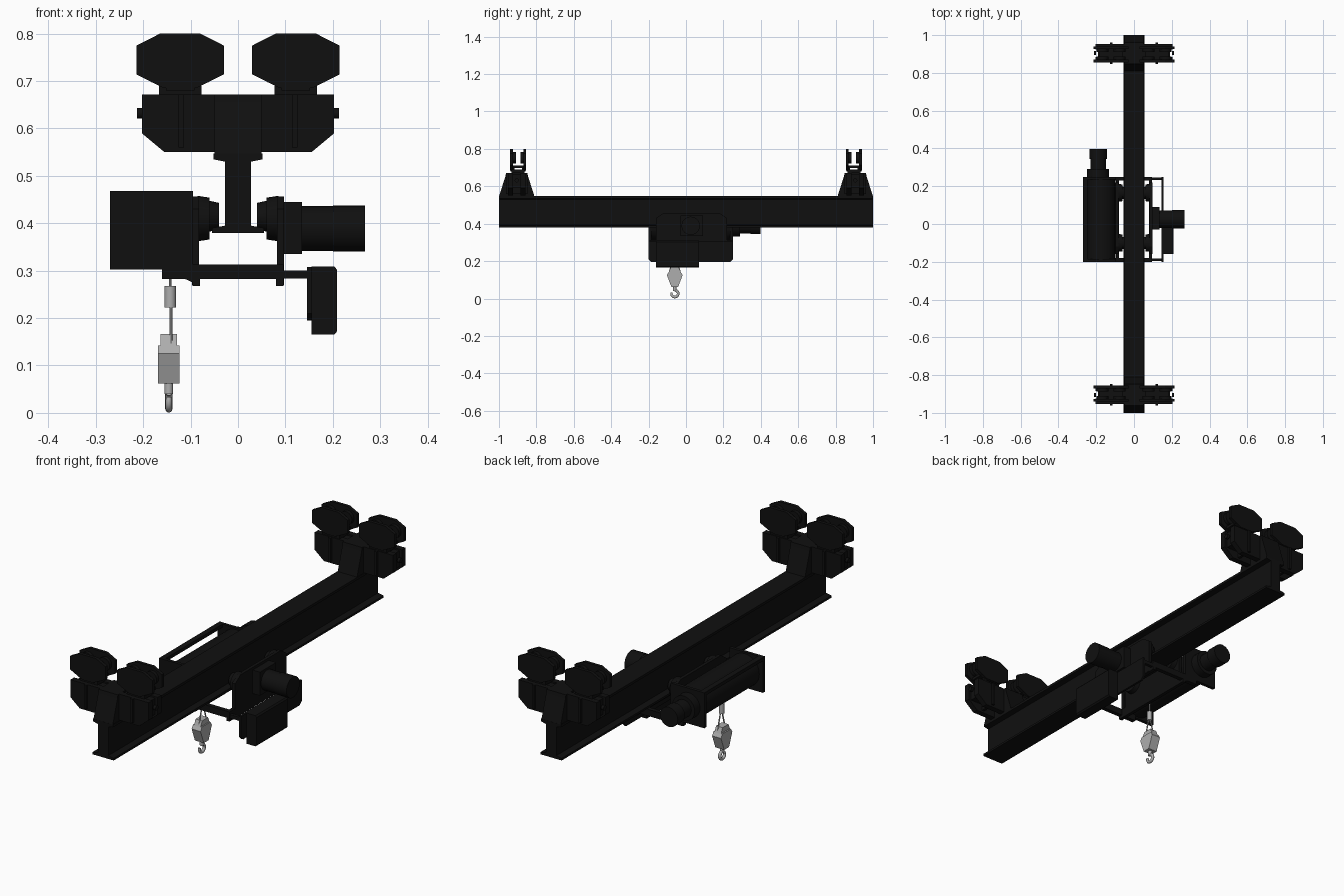
import bpy, bmesh, math
from mathutils import Vector

if "Cube" in bpy.data.objects:
    bpy.data.objects.remove(bpy.data.objects["Cube"])


def material(name, value):
    m = bpy.data.materials.new(name)
    m.use_nodes = True
    colour = (value, value, value, 1)
    m.diffuse_color = colour
    m.node_tree.nodes["Principled BSDF"].inputs["Base Color"].default_value = colour
    return m


black = material("black paint", 0.005)
grey = material("hook grey", 0.42)


def finish(name, bm, mat, smooth=False):
    bmesh.ops.recalc_face_normals(bm, faces=bm.faces)
    me = bpy.data.meshes.new(name)
    bm.to_mesh(me)
    bm.free()
    me.materials.append(mat)
    ob = bpy.data.objects.new(name, me)
    bpy.context.collection.objects.link(ob)
    if smooth:
        bpy.ops.object.select_all(action='DESELECT')
        ob.select_set(True)
        bpy.context.view_layer.objects.active = ob
        bpy.ops.object.shade_smooth_by_angle(angle=math.radians(35))
    return ob


def prism(name, pts, axis, a, b, mat=black):
    """Extrude a 2D outline along an axis from a to b."""
    def place(p, d):
        return {"x": (d, p[0], p[1]), "y": (p[0], d, p[1]), "z": (p[0], p[1], d)}[axis]
    bm = bmesh.new()
    lo = [bm.verts.new(place(p, a)) for p in pts]
    hi = [bm.verts.new(place(p, b)) for p in pts]
    bm.faces.new(lo)
    bm.faces.new(hi)
    n = len(pts)
    for i in range(n):
        j = (i + 1) % n
        bm.faces.new((lo[i], lo[j], hi[j], hi[i]))
    return finish(name, bm, mat)


def box(name, x, y, z, mat=black):
    pts = [(x[0], z[0]), (x[1], z[0]), (x[1], z[1]), (x[0], z[1])]
    return prism(name, pts, "y", y[0], y[1], mat)


def rod(name, p, q, r, mat=black, r2=None, sides=24):
    """Cylinder or cone from point p to point q."""
    p, q = Vector(p), Vector(q)
    bm = bmesh.new()
    bmesh.ops.create_cone(bm, cap_ends=True, segments=sides, radius1=r,
                          radius2=r if r2 is None else r2, depth=(q - p).length)
    turn = (q - p).to_track_quat('Z', 'Y').to_matrix()
    for v in bm.verts:
        v.co = turn @ v.co + (p + q) / 2
    return finish(name, bm, mat, True)


def mirrored(pts):
    return pts + [(-u, v) for u, v in reversed(pts)]


# Bridge beam
prism("bridge_beam", mirrored([(0.055, 0.38), (0.055, 0.39), (0.027, 0.395),
                               (0.027, 0.53), (0.052, 0.535), (0.052, 0.547)]), "y", -1, 1)

# End trucks with wheel pods
for end, s in (("front", -1), ("back", 1)):
    yc = s * 0.905
    truck = mirrored([(0.155, 0.55), (0.203, 0.59), (0.203, 0.672)])
    for k in (-1, 1):
        prism(end + "_truck_plate", truck, "y", yc + k * 0.02, yc + k * 0.047)
    box(end + "_truck_core", (-0.19, 0.19), (yc - 0.022, yc + 0.022), (0.59, 0.665))
    gusset = [(yc + u, v) for u, v in mirrored([(0.095, 0.545), (0.06, 0.655), (0.057, 0.672)])]
    prism(end + "_truck_saddle", gusset, "x", -0.05, 0.05)
    for k in (-1, 1):
        box(end + "_truck_rib", (k * 0.12 - 0.006, k * 0.12 + 0.006), (yc - 0.057, yc + 0.057), (0.56, 0.672))
        rod(end + "_bumper", (k * 0.2, yc, 0.632), (k * 0.213, yc, 0.632), 0.011)
        xc = k * 0.122
        yp = s * 0.898
        box(end + "_pod_neck", (xc - 0.045, xc + 0.045), (yp - 0.035, yp + 0.035), (0.67, 0.69))
        box(end + "_pod_bridge", (xc - 0.06, xc + 0.06), (yp - 0.042, yp + 0.042), (0.697, 0.71))
        octagon = [(xc + u, v) for u, v in mirrored([(0.034, 0.685), (0.092, 0.714),
                                                     (0.092, 0.775), (0.043, 0.8)])]
        for t in (-1, 1):
            prism(end + "_pod_plate", octagon, "y", yp + t * 0.028, yp + t * 0.043)
            box(end + "_pod_post", (xc - 0.03, xc + 0.03), sorted((yp + t * 0.02, yp + t * 0.04)), (0.68, 0.71))
            for w in (-0.045, 0.045):
                rod(end + "_pod_wheel", (xc + w, yp + t * 0.012, 0.752),
                    (xc + w, yp + t * 0.03, 0.752), 0.031)

# Trolley side plates, wheels and hubs
for side, s in (("left", 1), ("right", -1)):
    outline = [(-0.16, 0.27), (0.22, 0.27), (0.22, 0.43), (0.18, 0.457), (-0.12, 0.457), (-0.16, 0.43)]
    prism(side + "_trolley_plate", outline, "x", s * 0.082, s * 0.097)
    for y in (-0.1, 0.165):
        rod(side + "_trolley_wheel", (s * 0.04, y, 0.415), (s * 0.062, y, 0.415), 0.028, r2=0.033)
        rod(side + "_trolley_wheel_flange", (s * 0.06, y, 0.41), (s * 0.085, y, 0.41), 0.044, r2=0.048)

# Cross bars under the beam
for y in (-0.19, 0.24):
    box("cross_bar", (-0.16, 0.095), (y - 0.01, y + 0.01), (0.282, 0.313))
    box("counterweight_arm", (0.09, 0.15), (y - 0.007, y + 0.007), (0.283, 0.3))
for s in (-1, 1):
    box("trolley_sill", (s * 0.088 - 0.008, s * 0.088 + 0.008), (-0.2, 0.25), (0.268, 0.313))

# Drum with end plates and rail
end_plate = [(-0.27, 0.302), (-0.155, 0.302), (-0.095, 0.275), (-0.095, 0.468), (-0.27, 0.468)]
for y in (-0.2, 0.235):
    prism("drum_end_plate", end_plate, "y", y, y + 0.015)
rod("rope_drum", (-0.175, -0.19, 0.385), (-0.175, 0.24, 0.385), 0.076, sides=32)
box("drum_rail", (-0.27, -0.245), (-0.2, 0.25), (0.452, 0.468))

# Hoist motor
rod("hoist_motor_flange", (-0.19, 0.245, 0.39), (-0.19, 0.29, 0.39), 0.058)
rod("hoist_motor", (-0.19, 0.28, 0.39), (-0.19, 0.375, 0.39), 0.041)
rod("hoist_motor_cap", (-0.19, 0.345, 0.39), (-0.19, 0.398, 0.39), 0.046)

# Travel motor
box("travel_gearbox", (0.095, 0.135), (-0.03, 0.09), (0.335, 0.445))
rod("travel_motor", (0.13, 0.025, 0.389), (0.21, 0.025, 0.389), 0.047)
rod("travel_motor_cap", (0.2, 0.025, 0.389), (0.268, 0.025, 0.389), 0.049)

# Control box and its mounting plate
panel = [(-0.2, 0.21), (-0.185, 0.195), (0.235, 0.195), (0.25, 0.21), (0.25, 0.308), (-0.2, 0.308)]
prism("control_mount", panel, "x", 0.146, 0.156)
cabinet = [(0.155, 0.165), (0.203, 0.165), (0.209, 0.172), (0.209, 0.302), (0.203, 0.309), (0.155, 0.309)]
prism("control_box", cabinet, "y", -0.16, 0.07)

# Ropes and rope guide
hx, hy = -0.146, -0.06
rod("rope_guide", (-0.143, hy, 0.222), (-0.143, hy, 0.268), 0.012, grey)
rod("upper_rope", (-0.143, hy, 0.26), (-0.143, hy, 0.32), 0.003, grey, sides=8)
for s in (-1, 1):
    rod("lower_rope", (-0.141, hy + s * 0.006, 0.225), (-0.141, hy + s * 0.028, 0.145), 0.003, grey, sides=8)

# Hook block
block = [(hy + u, v) for u, v in mirrored([(0.018, 0.062), (0.042, 0.125), (0.032, 0.142)])]
prism("hook_block", block, "x", hx - 0.023, hx + 0.023, grey)
cap = [(hy + u, v) for u, v in mirrored([(0.034, 0.138), (0.022, 0.166)])]
prism("hook_block_cap", cap, "x", hx - 0.017, hx + 0.017, grey)
rod("hook_shank", (hx, hy, 0.04), (hx, hy, 0.066), 0.009, grey, sides=16)

# Hook
curve = bpy.data.curves.new("hook", 'CURVE')
curve.dimensions = '3D'
curve.bevel_depth = 0.0075
curve.bevel_resolution = 3
curve.use_fill_caps = True
spline = curve.splines.new('POLY')
steps = 20
spline.points.add(steps)
for i, p in enumerate(spline.points):
    a = math.radians(90 - 290 * i / steps)
    p.co = (hx, hy + 0.018 * math.cos(a), 0.026 + 0.018 * math.sin(a), 1)
    p.radius = 1.0 - 0.4 * max(0, i / steps - 0.6)
hook = bpy.data.objects.new("hook", curve)
curve.materials.append(grey)
bpy.context.collection.objects.link(hook)
